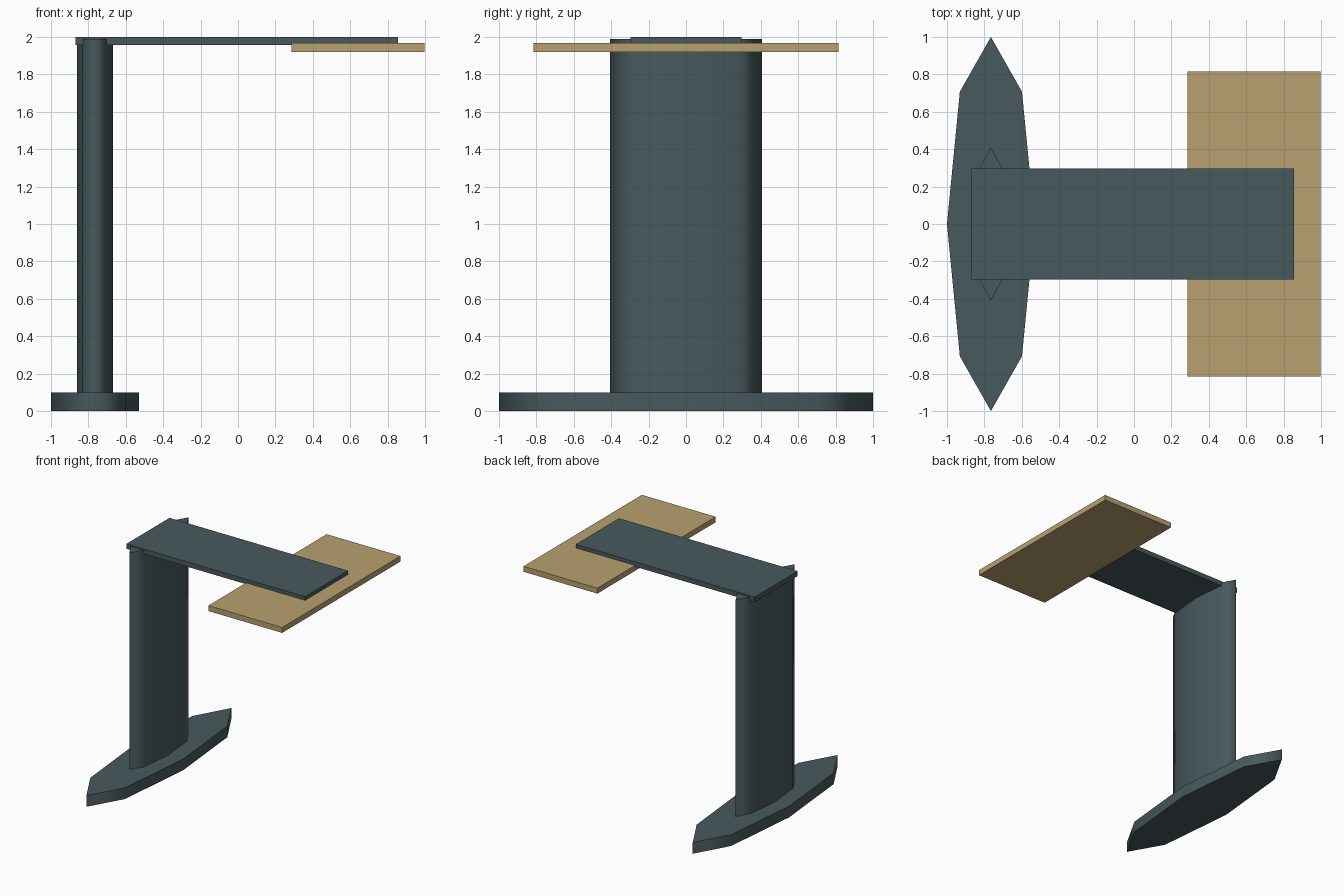
import bpy

cube = bpy.data.objects.get("Cube")
if cube:
    bpy.data.objects.remove(cube, do_unlink=True)


def make_material(name, rgb):
    mat = bpy.data.materials.new(name)
    mat.use_nodes = True
    color = (*rgb, 1)
    mat.diffuse_color = color
    mat.node_tree.nodes["Principled BSDF"].inputs["Base Color"].default_value = color
    return mat


slate = make_material("slate grey", (0.065, 0.1, 0.11))
wood = make_material("light wood", (0.48, 0.355, 0.165))


def finish(name, mat, scale):
    obj = bpy.context.object
    obj.name = name
    obj.scale = scale
    bpy.ops.object.transform_apply(location=False, rotation=False, scale=True)
    obj.data.materials.append(mat)
    return obj


def box(name, mat, x, y, z):
    """Box from its (low, high) ranges on each axis."""
    ranges = (x, y, z)
    bpy.ops.mesh.primitive_cube_add(size=1, location=[(a + b) / 2 for a, b in ranges])
    return finish(name, mat, [b - a for a, b in ranges])


def oval_prism(name, mat, x, rx, ry, z):
    """Stretched octagonal prism with softly shaded sides and flat caps."""
    bpy.ops.mesh.primitive_cylinder_add(vertices=8, radius=1, depth=1,
                                        location=(x, 0, sum(z) / 2))
    obj = finish(name, mat, (rx, ry, z[1] - z[0]))
    for face in obj.data.polygons:
        face.use_smooth = abs(face.normal.z) < 0.5
    return obj


# Foot and upright
oval_prism("base", slate, -0.765, 0.235, 1.0, (0, 0.098))
oval_prism("column", slate, -0.765, 0.096, 0.407, (0.05, 1.99))

# Arm carrying the table top
box("support_arm", slate, (-0.87, 0.856), (-0.297, 0.297), (1.957, 2.0))
box("table_top", wood, (0.285, 0.998), (-0.816, 0.816), (1.92, 1.968))
